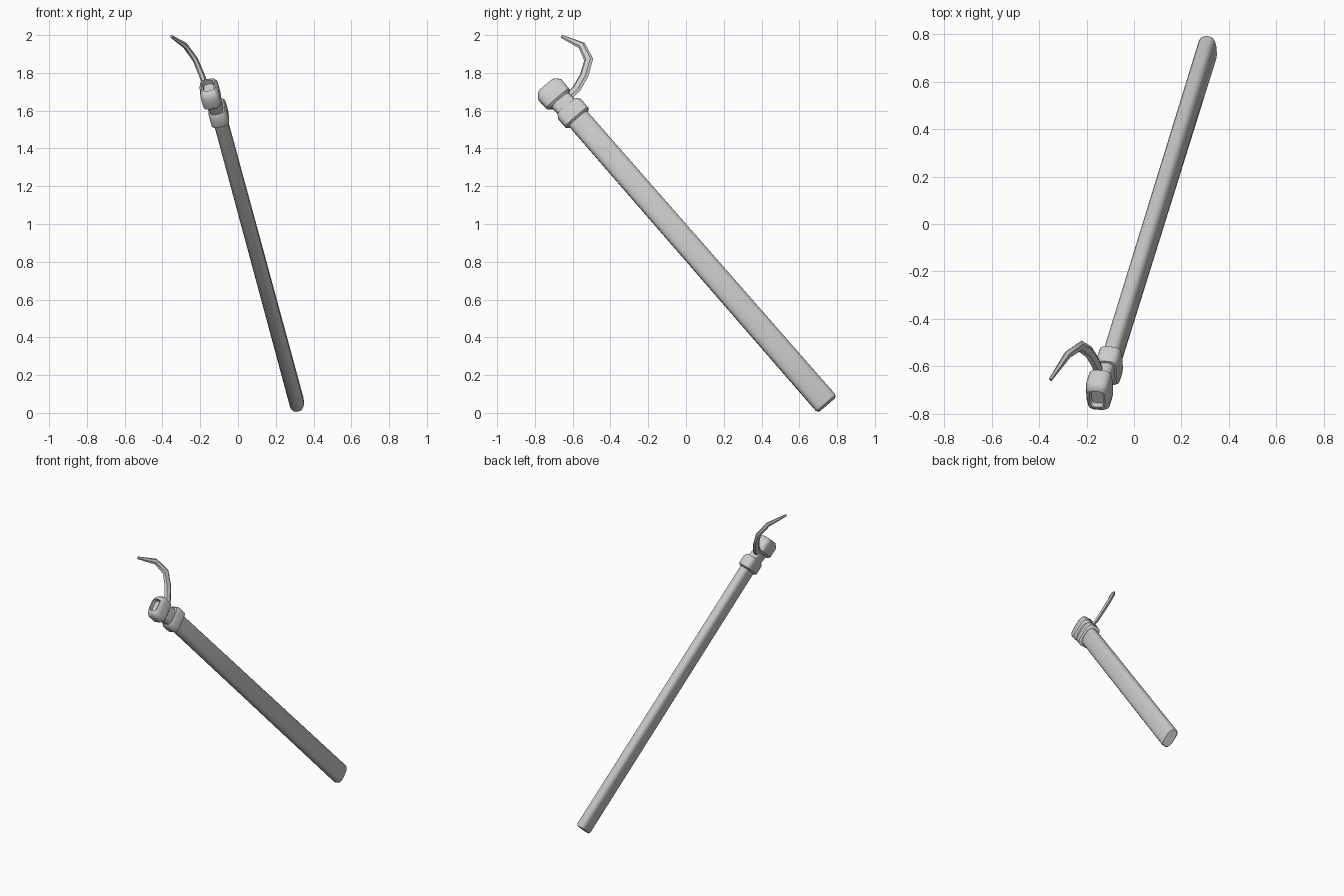
import bpy, bmesh, math
from mathutils import Vector, Matrix

if "Cube" in bpy.data.objects:
    bpy.data.objects.remove(bpy.data.objects["Cube"])

# Leaning frame: D runs up the shaft, W across its broad side, S across its thickness
BASE = Vector((0.312, 0.74, 0.053))
D = Vector((-0.407, -1.311, 1.503)).normalized()
W = Vector((-0.06, 0.756, 0.65))
W = (W - D * W.dot(D)).normalized()
S = W.cross(D).normalized()


def finish(name, bm, angle):
    bmesh.ops.recalc_face_normals(bm, faces=bm.faces)
    me = bpy.data.meshes.new(name)
    bm.to_mesh(me)
    bm.free()
    ob = bpy.data.objects.new(name, me)
    bpy.context.collection.objects.link(ob)
    bpy.ops.object.select_all(action='DESELECT')
    ob.select_set(True)
    bpy.context.view_layer.objects.active = ob
    bpy.ops.object.shade_smooth_by_angle(angle=math.radians(angle))
    return ob


def bridge(bm, loops):
    for lo, hi in zip(loops, loops[1:]):
        n = len(lo)
        for i in range(n):
            j = (i + 1) % n
            bm.faces.new((lo[i], lo[j], hi[j], hi[i]))
    bm.faces.new(loops[0])
    bm.faces.new(loops[-1])


def loft(name, rings, power, sides=16, angle=40):
    """Rings are (distance, half thickness, half breadth, shift in S, shift in W)."""
    bm = bmesh.new()
    loops = []
    for t, a, b, ds, dw in rings:
        loop = []
        for k in range(sides):
            q = 2 * math.pi * (k + 0.5) / sides
            c, s = math.cos(q), math.sin(q)
            u = math.copysign(abs(c) ** power, c) * a + ds
            v = math.copysign(abs(s) ** power, s) * b + dw
            loop.append(bm.verts.new(BASE + D * t + S * u + W * v))
        loops.append(loop)
    bridge(bm, loops)
    return finish(name, bm, angle)


# Long flattened shaft
loft("shaft", [(-0.008, 0.031, 0.062, 0, 0), (0.006, 0.039, 0.068, 0, 0),
               (2.06, 0.037, 0.063, 0, 0)], 0.65)

# Collar below the head
loft("collar", [(2.035, 0.040, 0.068, 0, 0), (2.045, 0.050, 0.080, 0, 0),
                (2.105, 0.050, 0.080, 0, 0), (2.125, 0.040, 0.066, 0, 0)], 0.5)

# Narrow neck
loft("neck", [(2.11, 0.037, 0.060, -0.003, -0.003),
              (2.20, 0.037, 0.060, -0.012, -0.008)], 0.6)

# Head with a raised rim around a sunken opening
o = (-0.014, -0.010)
loft("head", [(2.175, 0.038, 0.064, *o), (2.19, 0.051, 0.080, *o),
              (2.255, 0.051, 0.082, *o), (2.275, 0.044, 0.068, *o),
              (2.287, 0.036, 0.052, *o), (2.287, 0.029, 0.043, *o),
              (2.262, 0.027, 0.041, *o)], 0.5)

# Curved flat hook
path = [Vector(p) for p in ((-0.140, -0.640, 1.660), (-0.165, -0.580, 1.715),
                            (-0.190, -0.540, 1.785), (-0.226, -0.515, 1.870),
                            (-0.280, -0.552, 1.945), (-0.353, -0.657, 1.993))]
widths = [0.026, 0.026, 0.025, 0.025, 0.021, 0.009]
normal = (path[0] - path[3]).cross(path[5] - path[3]).normalized()
bm = bmesh.new()
loops = []
for i, (p, w) in enumerate(zip(path, widths)):
    tangent = (path[min(i + 1, 5)] - path[max(i - 1, 0)]).normalized()
    side = tangent.cross(normal).normalized()
    flat = side.cross(tangent)
    h = 0.012 if i < 5 else 0.006
    loops.append([bm.verts.new(p + side * w * x + flat * h * y) for x, y in
                  ((1, 0), (0.5, 1), (-0.5, 1), (-1, 0), (-0.5, -1), (0.5, -1))])
bridge(bm, loops)
finish("hook", bm, 30)
